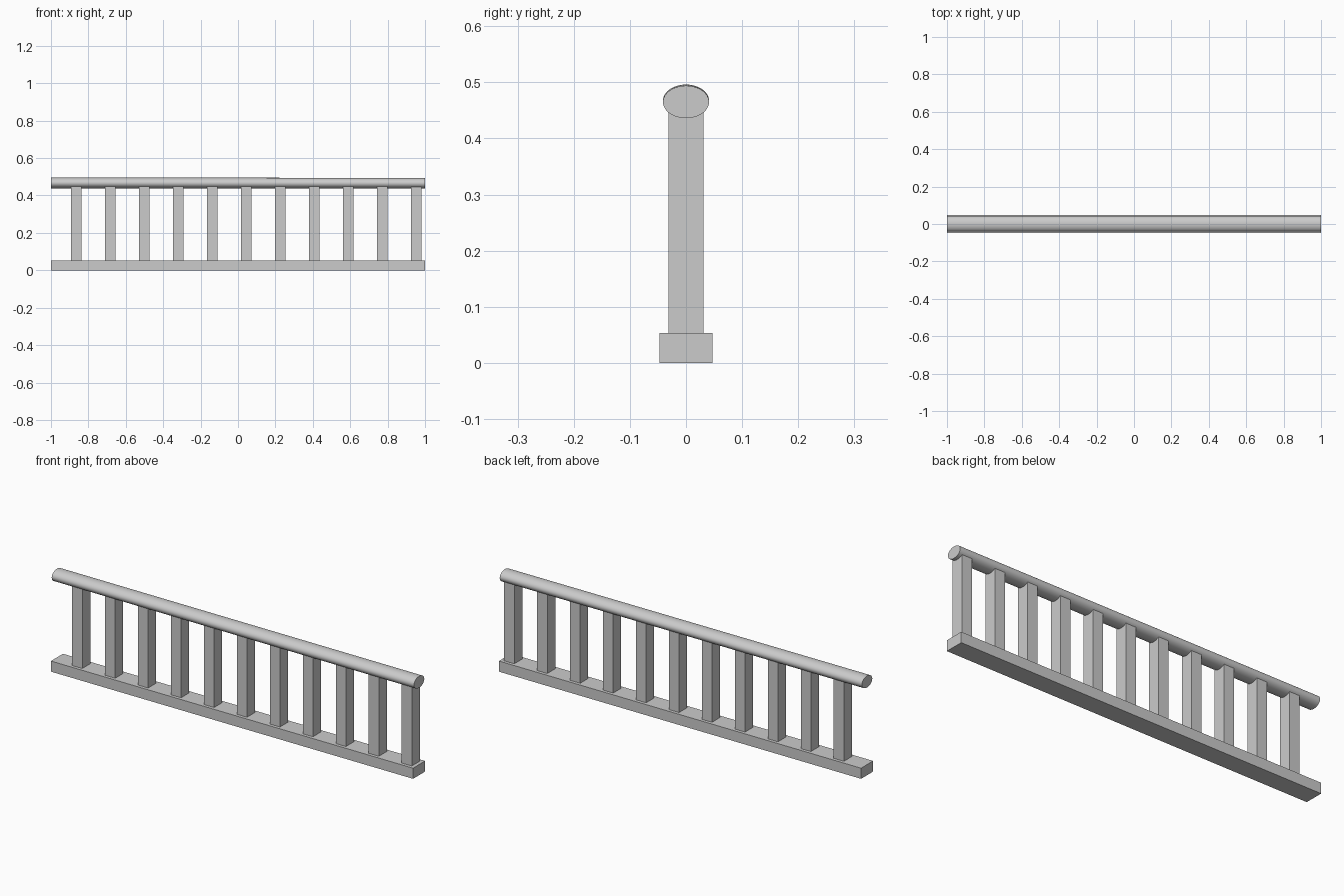
import bpy
import math

if "Cube" in bpy.data.objects:
    bpy.data.objects.remove(bpy.data.objects["Cube"])


def box(name, x, width, depth, z0, z1):
    """Box centred on y = 0, spanning z0 to z1."""
    bpy.ops.mesh.primitive_cube_add(size=1, location=(x, 0, (z0 + z1) / 2))
    ob = bpy.context.object
    ob.name = name
    ob.scale = (width, depth, z1 - z0)
    bpy.ops.object.transform_apply(location=False, rotation=False, scale=True)
    return ob


# Bottom rail
box("bottom_rail", 0, 2.0, 0.095, 0, 0.053)

# Eleven evenly spaced balusters, tops buried in the handrail
for i in range(11):
    box(f"baluster_{i + 1}", -0.866 + 0.182 * i, 0.056, 0.063, 0.053, 0.46)

# Handrail: oval bar along x, falling very slightly to the right
bpy.ops.mesh.primitive_cylinder_add(vertices=48, radius=1, depth=2)
rail = bpy.context.object
rail.name = "handrail"
rail.scale = (0.029, 0.041, 1)
rail.rotation_euler = (0, math.pi / 2 + 0.001, 0)
rail.location = (0, 0, 0.466)
bpy.ops.object.transform_apply(location=False, rotation=True, scale=True)
bpy.ops.object.shade_smooth_by_angle(angle=math.radians(30))
